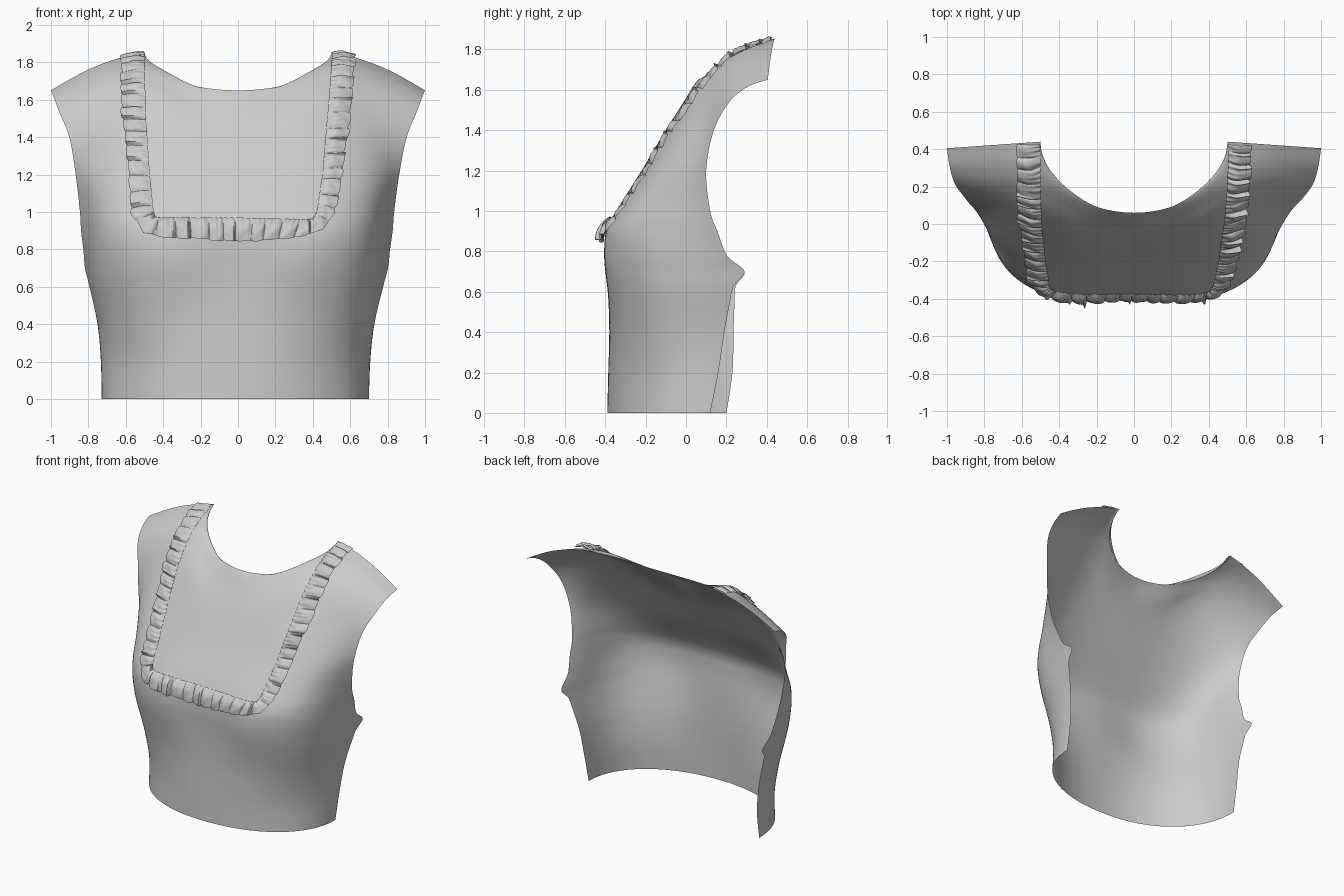
import bpy, math, random
from mathutils import Vector
from mathutils.bvhtree import BVHTree

if "Cube" in bpy.data.objects:
    bpy.data.objects.remove(bpy.data.objects["Cube"])

random.seed(4)
NU, SUB = 40, 8          # columns per half, rows per control span


def make_grid(name, rows):
    n = len(rows[0])
    verts = [p for r in rows for p in r]
    faces = [(i * n + j, i * n + j + 1, (i + 1) * n + j + 1, (i + 1) * n + j)
             for i in range(len(rows) - 1) for j in range(n - 1)]
    me = bpy.data.meshes.new(name)
    me.from_pydata(verts, [], faces)
    me.shade_smooth()
    ob = bpy.data.objects.new(name, me)
    bpy.context.collection.objects.link(ob)
    return ob, verts, faces


def catmull(a, b, c, d, t):
    return 0.5 * (2 * b + (c - a) * t + (2 * a - 5 * b + 4 * c - d) * t * t
                  + (3 * b - a - 3 * c + d) * t ** 3)


def resample(pts, n):
    """n + 1 points spaced evenly by length along a polyline"""
    cum = [0]
    for a, b in zip(pts, pts[1:]):
        cum.append(cum[-1] + (b - a).length)
    out, k = [], 0
    for i in range(n + 1):
        s = cum[-1] * i / n
        while k < len(pts) - 2 and cum[k + 1] < s:
            k += 1
        out.append(pts[k].lerp(pts[k + 1], (s - cum[k]) / max(cum[k + 1] - cum[k], 1e-9)))
    return out


# Body sections: z, half width, centre y, left edge y, right edge y, squareness, edge flare
BODY = [(0.0, .715, -.39, .20, .12, 2.15, 0), (0.2, .715, -.385, .23, .16, 2.25, .005),
        (0.4, .725, -.38, .235, .19, 2.6, .015), (0.6, .75, -.385, .24, .225, 3.1, .035),
        (0.7, .75, -.39, .225, .225, 3.4, .06), (0.8, .75, -.395, .19, .19, 3.5, .07),
        (0.9, .743, -.39, .155, .155, 3.5, .09), (1.0, .74, -.345, .12, .12, 3.4, .10),
        (1.2, .74, -.22, .10, .10, 3.1, .125)]
# Chest rows: edge z, half width, centre y, edge y, rise in y, rise in z
CHEST = [(1.40, .902, -.10, .138, .07, .19), (1.54, .958, -.012, .215, .13, .20),
         (1.615, .985, .033, .305, .19, .20)]


def body_row(sec, side):
    z, w, yc, yl, yr, n, flare = sec
    ye = yr if side > 0 else yl
    shift = -.015 * max(0, 1 - z / 1.5)
    pts = []
    for i in range(301):
        t = math.pi / 2 * i / 300
        f = 1 - max(math.cos(t), 0) ** (2 / n)
        x = w * math.sin(t) ** (2 / n) + flare * f * f
        pts.append(Vector((side * x + shift, yc + (ye - yc) * f, z)))
    return resample(pts, NU)


def rise(u):
    if u < .5:
        return 1 - math.cos(math.pi * u)
    s = 2 * u - 1
    return 1 - s + .15 * math.sin(math.pi * s)


def soft_rise(u):
    d = min(.12, u, 1 - u)
    return sum(rise(u + d * k / 4) for k in range(-4, 5)) / 9


def chest_row(sec, side):
    z, w, yc, ye, ky, kz = sec
    us = [i / NU for i in range(NU + 1)]
    return [Vector((side * w * u, yc + (ye - yc) * u * u + ky * soft_rise(u),
                    z + kz * soft_rise(u))) for u in us]


def top_row(side):
    out = []
    for i in range(NU + 1):
        u = i / NU
        if u <= .5:      # scooped neckline
            a = math.pi * u
            p = (.5 * math.sin(a), .44 - .38 * math.cos(a), 1.855 - .205 * math.cos(a))
        else:            # shoulder seam
            s = 2 * u - 1
            p = (.5 + .5 * s, .44 - .035 * s, 1.855 - .205 * s + .03 * math.sin(math.pi * s))
        out.append(Vector((side * p[0], p[1], p[2])))
    return out


def half(side):
    return ([body_row(s, side) for s in BODY] + [chest_row(s, side) for s in CHEST]
            + [top_row(side)])


# Bodice panel
ctrl = [l[:0:-1] + r for l, r in zip(half(-1), half(1))]
rows, last = [], len(ctrl) - 1
for k in range(last):
    quad = [ctrl[max(k - 1, 0)], ctrl[k], ctrl[k + 1], ctrl[min(k + 2, last)]]
    for j in range(SUB + (k == last - 1)):
        rows.append([catmull(*q, j / SUB) for q in zip(*quad)])
for r in rows:
    for j, p in enumerate(r):
        if p.y < .1:     # gentle bust fullness
            p.y -= .02 * math.exp(-((abs(p.x) - .37) / .2) ** 2 - ((p.z - .75) / .2) ** 2)
        # small dart point under the armhole
        p.y += .065 * abs(j / NU - 1) ** 14 * math.exp(-((p.z - .70) / .05) ** 2)
bodice, bv, bf = make_grid("bodice_front", rows)
tree = BVHTree.FromPolygons(bv, bf)

# Ruffle band: (inner x, inner z, outer x, outer z) seen from the front
BAND = [(-.50, 1.85, -.625, 1.825), (-.49, 1.5, -.61, 1.5), (-.47, 1.2, -.58, 1.2),
        (-.45, 1.0, -.56, .98), (-.44, .97, -.50, .88), (-.41, .965, -.40, .865),
        (0, .965, 0, .84), (.37, .955, .33, .86), (.40, .96, .45, .90),
        (.42, 1.0, .51, .98), (.45, 1.2, .55, 1.2), (.475, 1.5, .59, 1.5),
        (.505, 1.85, .62, 1.825)]


def project(x, z):
    hit = tree.ray_cast(Vector((x, -2, z)), Vector((0, 1, 0)))
    if hit[0] is None:
        hit = tree.find_nearest(Vector((x, .44, z)))
    co, n = hit[0], hit[1]
    return co, (n if n.y < 0 or (abs(n.y) < .1 and n.z > 0) else -n)


def band_at(t, q):
    k = min(int(t), len(BAND) - 2)
    a, b, c, d = (p + (r - p) * (t - k) for p, r in zip(BAND[k], BAND[k + 1]))
    return project(a + (c - a) * q, b + (d - b) * q)


# Even spacing along the band
STEPS, NS, NQ = 1500, 1200, 10
cum, prev = [], None
for i in range(STEPS + 1):
    co = band_at(i / STEPS * (len(BAND) - 1), .5)[0]
    cum.append(0 if prev is None else cum[-1] + (co - prev).length)
    prev = co
total = cum[-1]

# Pleats of uneven width, height, length and ridge
pleats, s = [], 0
while s < total:
    w = random.uniform(.065, .105)
    pleats.append((s, w, random.uniform(.016, .028), random.uniform(-.04, .08),
                   random.choice((0, 0, .015, .025)), random.uniform(-.3, .3)))
    s += w

ruffle, k, pi_ = [], 0, 0
for i in range(NS + 1):
    s = total * i / NS
    while k < STEPS - 1 and cum[k + 1] < s:
        k += 1
    while pi_ < len(pleats) - 1 and pleats[pi_ + 1][0] <= s:
        pi_ += 1
    t = (k + (s - cum[k]) / max(cum[k + 1] - cum[k], 1e-9)) / STEPS * (len(BAND) - 1)
    s0, w, h, ext, ridge, tilt = pleats[pi_]
    p = min(max((s - s0) / w, 0), 1)
    box = max(math.sin(math.pi * p), 0) ** .3
    row = []
    for j in range(NQ + 1):
        q = j / NQ
        co, n = band_at(t, q * (1 + ext * box) - .07 * q * (1 - box))
        off = .007 + h * box * (1 + tilt * (2 * p - 1)) * min(1, .15 + 2.2 * q) * (1 - .3 * q * q)
        off += ridge * q * math.exp(-((p - .85) / .07) ** 2)
        off += .003 * (1 - q) ** 2 * math.sin(s * 190 + 2 * math.sin(s * 31))
        off += .0015 * math.sin(s * 70 + q * 9)
        row.append(co + n * max(off, .004))
    ruffle.append(row)
make_grid("neckline_ruffle", ruffle)
